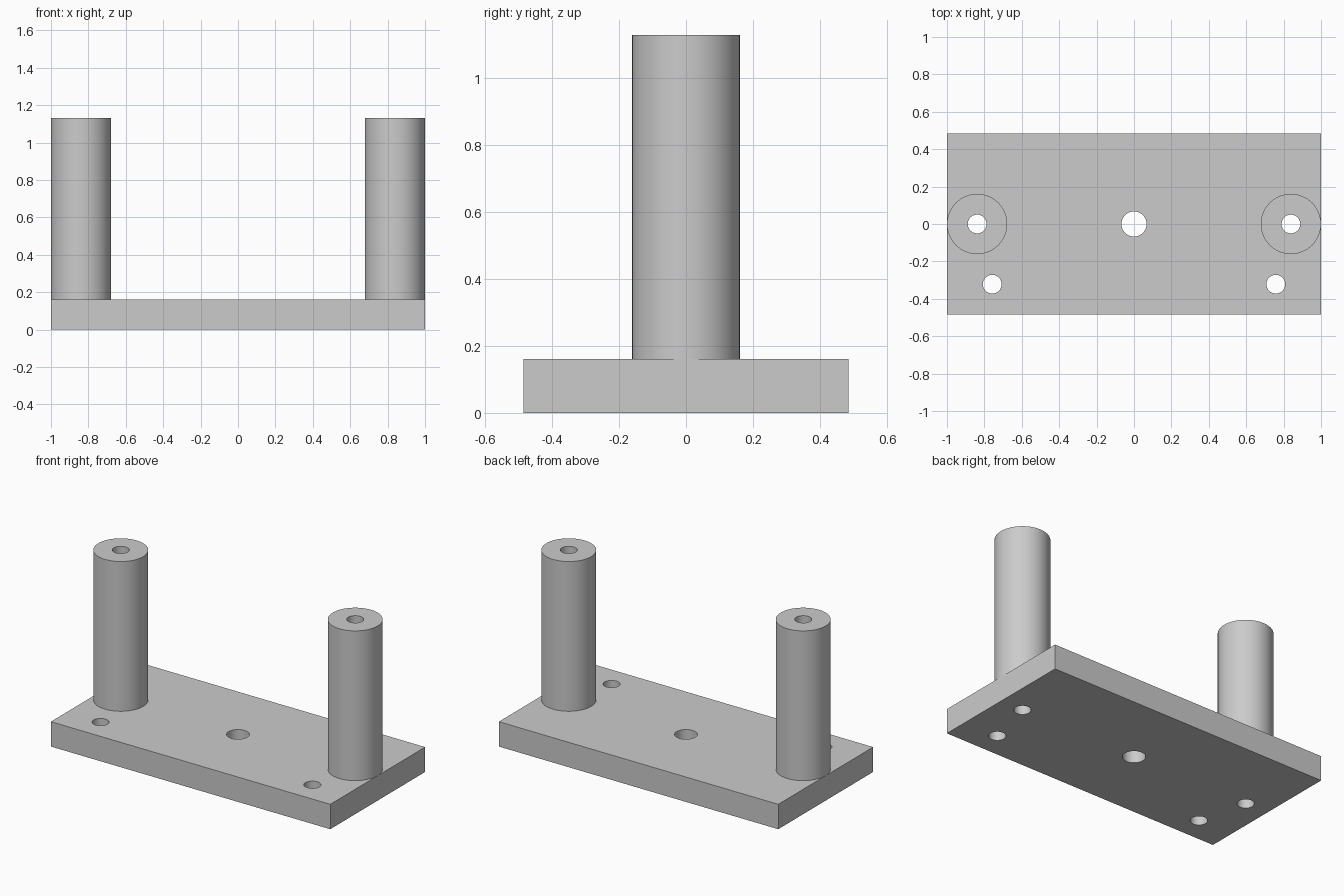
import bpy

LENGTH, WIDTH, THICK = 2.0, 0.97, 0.161
POST_R, POST_X, TOP = 0.161, 0.839, 1.13
HOLE_R, CENTRE_R = 0.05, 0.067

cube = bpy.data.objects.get("Cube")
if cube:
    bpy.data.objects.remove(cube, do_unlink=True)

grey = bpy.data.materials.new("plain grey")
grey.use_nodes = True
colour = (0.6, 0.6, 0.6, 1)
grey.diffuse_color = colour
grey.node_tree.nodes["Principled BSDF"].inputs["Base Color"].default_value = colour


def cylinder(name, x, y, radius, bottom, top):
    bpy.ops.mesh.primitive_cylinder_add(
        vertices=64, radius=radius, depth=top - bottom,
        location=(x, y, (bottom + top) / 2))
    obj = bpy.context.object
    obj.name = name
    obj.data.materials.append(grey)
    return obj


def drill(obj, x, y, radius):
    """Cut a vertical through hole."""
    cutter = cylinder("drill_cutter", x, y, radius, -0.1, TOP + 0.1)
    cutter.hide_render = True
    mod = obj.modifiers.new("hole", 'BOOLEAN')
    mod.operation, mod.solver, mod.object = 'DIFFERENCE', 'EXACT', cutter
    bpy.context.view_layer.objects.active = obj
    bpy.ops.object.modifier_apply(modifier=mod.name)
    bpy.data.objects.remove(cutter, do_unlink=True)


def smooth(obj):
    bpy.ops.object.select_all(action='DESELECT')
    obj.select_set(True)
    bpy.context.view_layer.objects.active = obj
    bpy.ops.object.shade_smooth_by_angle()


# Base plate with a central hole, bores under the posts and two front holes
bpy.ops.mesh.primitive_cube_add(size=1, location=(0, 0, THICK / 2))
plate = bpy.context.object
plate.name = "base_plate"
plate.scale = (LENGTH, WIDTH, THICK)
bpy.ops.object.transform_apply(location=False, rotation=False, scale=True)
plate.data.materials.append(grey)
drill(plate, 0, 0, CENTRE_R)
for side in (-1, 1):
    drill(plate, side * POST_X, 0, HOLE_R)
    drill(plate, side * 0.758, -0.322, HOLE_R)
smooth(plate)

# Bored posts at both ends
for name, side in (("right_post", -1), ("left_post", 1)):
    post = cylinder(name, side * POST_X, 0, POST_R, THICK, TOP)
    drill(post, side * POST_X, 0, HOLE_R)
    smooth(post)
